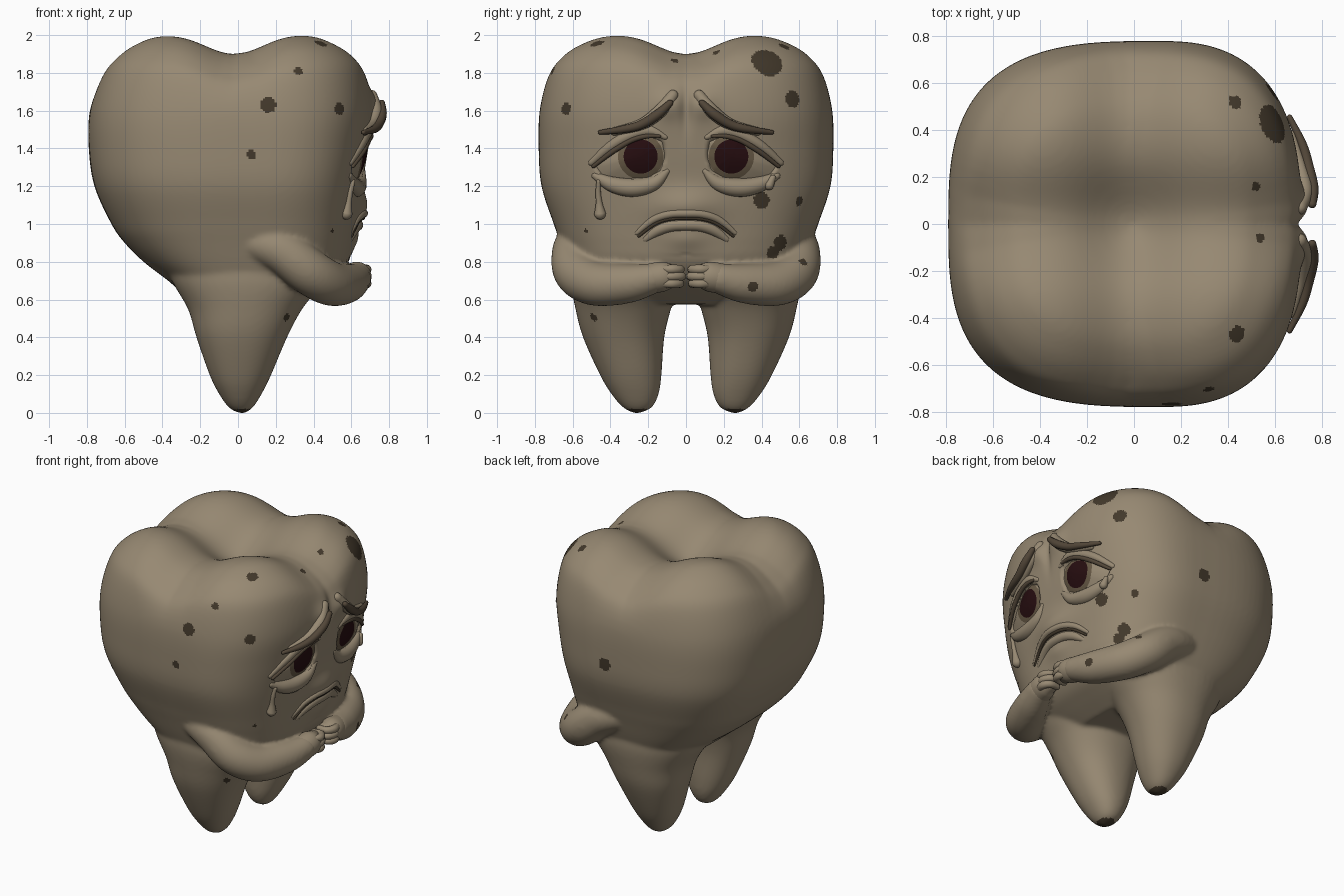
import bpy, bmesh, math
from mathutils import Vector
from mathutils.bvhtree import BVHTree

if "Cube" in bpy.data.objects:
    bpy.data.objects.remove(bpy.data.objects["Cube"])


def mat(name, c):
    m = bpy.data.materials.new(name)
    m.diffuse_color = (*c, 1)
    m.use_nodes = True
    m.node_tree.nodes["Principled BSDF"].inputs["Base Color"].default_value = m.diffuse_color
    return m


ENAMEL = mat("dull enamel", (0.31, 0.25, 0.17))
DECAY = mat("decay brown", (0.055, 0.04, 0.024))
BROW = mat("brow brown", (0.085, 0.062, 0.04))
IRIS = mat("iris brown", (0.135, 0.10, 0.06))
PUPIL = mat("pupil dark red", (0.019, 0.004, 0.005))


def spline(pts, n=8):
    """Catmull-Rom samples through tuples of any length."""
    out = []
    for i in range(len(pts) - 1):
        quad = (pts[max(i - 1, 0)], pts[i], pts[i + 1], pts[min(i + 2, len(pts) - 1)])
        for j in range(n):
            t = j / n
            out.append(tuple(0.5 * (2 * b + (c - a) * t + (2 * a - 5 * b + 4 * c - d) * t * t
                                    + (3 * b - a - 3 * c + d) * t ** 3) for a, b, c, d in zip(*quad)))
    return out + [tuple(pts[-1])]


def loft(bm, rings):
    vs = [[bm.verts.new(p) for p in r] for r in rings]
    for a, b in zip(vs, vs[1:]):
        for i in range(len(a)):
            k = (i + 1) % len(a)
            bm.faces.new((a[i], a[k], b[k], b[i]))
    bm.faces.new(vs[0][::-1])
    bm.faces.new(vs[-1])


def tube(bm, pts, seg=16, n=8):
    """Round-ended tube through (x, y, z, radius) points."""
    s = spline(pts, n)
    rings = []
    for i, p in enumerate(s):
        c, r = Vector(p[:3]), p[3]
        t = (Vector(s[min(i + 1, len(s) - 1)][:3]) - Vector(s[max(i - 1, 0)][:3])).normalized()
        u = t.cross(Vector((0.9, 0.1, 0.42))).normalized()
        w = t.cross(u)
        angles = [-80, -55, -28, 0] if i == 0 else [0, 28, 55, 80] if i == len(s) - 1 else [0]
        for deg in angles:
            a = math.radians(deg)
            rings.append([c + t * r * math.sin(a) + r * math.cos(a) *
                          (u * math.cos(q * math.tau / seg) + w * math.sin(q * math.tau / seg))
                          for q in range(seg)])
    loft(bm, rings)


def make(name, bm, *mats):
    bmesh.ops.recalc_face_normals(bm, faces=bm.faces)
    me = bpy.data.meshes.new(name)
    bm.to_mesh(me)
    bm.free()
    for m in mats:
        me.materials.append(m)
    me.shade_smooth()
    ob = bpy.data.objects.new(name, me)
    bpy.context.collection.objects.link(ob)
    return ob


def bump(u, v, su, sv):
    return math.exp(-(u / su) ** 2 - (v / sv) ** 2)


def power(v, n):
    return math.copysign(abs(v) ** (2 / n), v)


# ---- crown: rounded-square sections (z, x min, x max, y half width)
crown = [(0.575, -0.20, 0.30, 0.46), (0.64, -0.30, 0.42, 0.56), (0.7, -0.37, 0.51, 0.59),
         (0.8, -0.50, 0.585, 0.63), (0.9, -0.60, 0.61, 0.665), (1.0, -0.67, 0.625, 0.70),
         (1.2, -0.76, 0.655, 0.765), (1.4, -0.79, 0.69, 0.78), (1.6, -0.785, 0.715, 0.775),
         (1.8, -0.73, 0.69, 0.735), (1.9, -0.66, 0.635, 0.67), (1.97, -0.57, 0.54, 0.575),
         (2.015, -0.46, 0.43, 0.45), (2.03, -0.25, 0.23, 0.25), (2.01, -0.01, 0.01, 0.01)]
rings = []
for z, x0, x1, b in spline(crown, 6):
    ring = []
    mid = 0.1 * max(0, min(1, (x1 - 0.2) / 0.4))
    for q in range(96):
        c, s = math.cos(q * math.tau / 96), math.sin(q * math.tau / 96)
        n = 2.65 if c > 0 else 3.0
        x = mid + power(c, n) * (x1 - mid if c > 0 else mid - x0)
        y = power(s, n) * b
        # crossing grooves between the four cusps
        k = max(0, min(1, (z - 1.55) / 0.4))
        dip = 0.115 * bump(x + 0.02, 0, 0.22, 1) + 0.115 * bump(0, y, 1, 0.22) + 0.02 * bump(x, y, 0.3, 0.3)
        ring.append((x, y, z - dip * k * k * (3 - 2 * k)))
    rings.append(ring)
bm = bmesh.new()
loft(bm, rings)

# ---- two roots (z, x min, x max, y inner, y outer) and folded arms
root = [(0.0, 0.0, 0.04, 0.24, 0.28), (0.03, -0.05, 0.08, 0.18, 0.335), (0.1, -0.10, 0.125, 0.145, 0.395),
        (0.2, -0.15, 0.175, 0.13, 0.455), (0.4, -0.22, 0.26, 0.115, 0.545), (0.55, -0.265, 0.34, 0.08, 0.585),
        (0.7, -0.35, 0.45, 0.04, 0.61), (0.85, -0.4, 0.47, 0.03, 0.6)]
arm = [(-0.06, 0.54, 0.925, 0.07), (0.1, 0.578, 0.90, 0.10), (0.24, 0.592, 0.85, 0.118),
       (0.38, 0.578, 0.745, 0.122), (0.49, 0.48, 0.685, 0.118), (0.575, 0.31, 0.685, 0.105),
       (0.625, 0.18, 0.71, 0.082)]
for side in (-1, 1):
    loft(bm, [[((x0 + x1) / 2 + (x1 - x0) / 2 * power(math.cos(q * math.tau / 48), 2.2),
                side * ((y0 + y1) / 2 + (y1 - y0) / 2 * power(math.sin(q * math.tau / 48), 2.2)), z)
               for q in range(48)] for z, x0, x1, y0, y1 in spline(root, 6)])
    tube(bm, [(x, side * y, z, r) for x, y, z, r in arm], 32)
rough = make("rough", bm)

# ---- fuse crown, roots and arms into one skin
m = rough.modifiers.new("fuse", 'REMESH')
m.mode, m.voxel_size = 'VOXEL', 0.0125
m = rough.modifiers.new("soften", 'SMOOTH')
m.factor, m.iterations = 0.5, 10
me = bpy.data.meshes.new_from_object(rough.evaluated_get(bpy.context.evaluated_depsgraph_get()))
bpy.data.objects.remove(rough)
bm = bmesh.new()
bm.from_mesh(me)
for v in bm.verts:          # muzzle and brow swellings
    x, y, z = v.co
    if x > 0.3 and z > 0.84:
        v.co.x += 0.045 * bump(y, z - 1.09, 0.17, 0.09) + 0.02 * bump(y, z - 0.92, 0.1, 0.06)
        v.co.x += 0.03 * bump(abs(y) - 0.09, z - 1.63, 0.07, 0.07) - 0.02 * bump(y, z - 1.6, 0.03, 0.12)
tree = BVHTree.FromBMesh(bm)


def surf(y, z):
    return tree.ray_cast(Vector((3, y, z)), Vector((-1, 0, 0)))[0].x


# ---- eye outline as a distance from the iris centre
EY, EZ = 0.24, 1.357
outline = [(0.105, 1.36), (0.12, 1.44), (0.19, 1.468), (0.28, 1.45), (0.38, 1.39), (0.49, 1.305),
           (0.45, 1.25), (0.33, 1.235), (0.2, 1.24), (0.13, 1.28), (0.105, 1.36)]


def reach(a):
    d = (math.cos(a), math.sin(a))
    best = 0.1
    for (y0, z0), (y1, z1) in zip(outline, outline[1:]):
        e, f = (y1 - y0, z1 - z0), (y0 - EY, z0 - EZ)
        det = e[0] * d[1] - e[1] * d[0]
        if abs(det) > 1e-9:
            t = (e[0] * f[1] - e[1] * f[0]) / det
            u = (d[0] * f[1] - d[1] * f[0]) / det
            if t > 0 and -1e-6 <= u <= 1 + 1e-6:
                best = t
    return best


for v in bm.verts:          # hollow sockets
    dy, dz = abs(v.co.y) - EY, v.co.z - EZ
    if v.co.x > 0.3 and abs(dy) < 0.27 and abs(dz) < 0.14:
        d = math.hypot(dy, dz) / reach(math.atan2(dz, dy))
        if d < 1:
            v.co.x -= 0.07 * min(1, (1 - d) * 5)

# ---- decay spots: (ray start, ray direction, radius)
F, L, R, T = (-1, 0, 0), (0, 1, 0), (0, -1, 0), (0, 0, -1)
spots = [((3, y, z), F, r) for y, z, r in (
    (0.43, 1.86, 0.085), (0.565, 1.66, 0.045), (-0.06, 1.865, 0.018), (-0.635, 1.61, 0.034),
    (0.40, 1.125, 0.045), (0.6, 1.12, 0.025), (0.50, 0.90, 0.042), (0.46, 0.85, 0.036),
    (0.62, 0.80, 0.022), (0.355, 0.67, 0.028), (-0.49, 0.505, 0.022), (-0.53, 0.965, 0.012))]
spots += [((x, -3, z), L, r) for x, z, r in ((0.32, 1.81, 0.022), (0.16, 1.63, 0.042), (0.07, 1.365, 0.024))]
spots += [((0.08, 3, 1.33), R, 0.045)]
spots += [((x, y, 4), T, r) for x, y, r in ((0.44, -0.47, 0.036), (0.43, 0.52, 0.03), (0.52, 0.16, 0.02))]
hits = [(tree.ray_cast(Vector(o), Vector(d))[0], r) for o, d, r in spots]
for f in bm.faces:
    c = f.calc_center_median()
    f.material_index = int(c.z < 0.02 or any((c - h).length_squared < r * r for h, r in hits))
make("tooth_body", bm, ENAMEL, DECAY)


def strip(name, material, pts, side):
    """Tube lying on the face: points are (y, z, lift, radius)."""
    b = bmesh.new()
    tube(b, [(surf(side * y, z) + o, side * y, z, r) for y, z, o, r in pts], 14)
    make(name, b, material)


for side, tag in ((-1, "right"), (1, "left")):
    # eyeball patch with iris and pupil rings
    b = bmesh.new()
    radii = [0.001, 0.03, 0.06, 0.09, 0.105, 0.12, 0.15, 0.2, 0.3]
    rows = []
    for rad in radii:
        row = []
        for q in range(72):
            a = q * math.tau / 72
            lim = reach(a)
            r = min(rad, lim)
            y, z = EY + r * math.cos(a), EZ + r * math.sin(a)
            row.append(b.verts.new((surf(side * y, z) - 0.02 + 0.025 * (1 - (r / lim) ** 2), side * y, z)))
        rows.append(row)
    b.faces.new(rows[0]).material_index = 2
    for i in range(len(rows) - 1):
        for q in range(72):
            k = (q + 1) % 72
            f = b.faces.new((rows[i][q], rows[i][k], rows[i + 1][k], rows[i + 1][q]))
            f.material_index = 2 if i < 3 else 1 if i < 5 else 0
    bmesh.ops.remove_doubles(b, verts=b.verts, dist=0.0002)
    make(tag + "_eye", b, ENAMEL, IRIS, PUPIL)

    # lids, bag and brow
    strip(tag + "_lash_line", BROW, [(0.14, 1.465, 0.008, 0.009), (0.21, 1.465, 0.012, 0.013),
          (0.29, 1.442, 0.012, 0.014), (0.39, 1.382, 0.012, 0.014), (0.49, 1.305, 0.006, 0.01)], side)
    strip(tag + "_upper_lid", ENAMEL, [(0.11, 1.46, -0.008, 0.015), (0.2, 1.495, -0.012, 0.032),
          (0.3, 1.468, -0.012, 0.032), (0.4, 1.41, -0.01, 0.028), (0.5, 1.325, -0.01, 0.018)], side)
    strip(tag + "_eye_bag", ENAMEL, [(0.10, 1.28, -0.012, 0.018), (0.17, 1.215, -0.014, 0.04),
          (0.28, 1.192, -0.016, 0.05), (0.39, 1.21, -0.014, 0.042), (0.48, 1.255, -0.012, 0.02)], side)
    strip(tag + "_brow", BROW, [(0.455, 1.485, 0.02, 0.012), (0.34, 1.50, 0.038, 0.02),
          (0.24, 1.525, 0.045, 0.024), (0.15, 1.58, 0.042, 0.026), (0.085, 1.64, 0.02, 0.018)], side)
    strip(tag + "_brow_ridge", ENAMEL, [(0.38, 1.49, 0.0, 0.022), (0.24, 1.525, 0.008, 0.03),
          (0.14, 1.595, 0.002, 0.036), (0.07, 1.68, -0.014, 0.03)], side)

    # fist with curled fingers
    b = bmesh.new()
    tube(b, [(0.615, side * 0.19, 0.71, 0.08), (0.628, side * 0.12, 0.722, 0.079),
             (0.62, side * 0.075, 0.725, 0.062)], 24)
    for z, l in ((0.685, 0.035), (0.723, 0.025), (0.76, 0.032)):
        tube(b, [(0.67, side * 0.12, z, 0.022), (0.682, side * 0.075, z, 0.025),
                 (0.655, side * l, z, 0.023), (0.60, side * l, z, 0.02)], 12, 5)
    make(tag + "_hand", b, ENAMEL)


# ---- frowning mouth, mirrored half arcs
def arc(half):
    return [(-y, *rest) for y, *rest in half[::-1] if y > 0] + half


strip("mouth_line", DECAY, arc([(0, 1.032, 0.002, 0.011), (0.09, 1.027, 0.002, 0.011),
      (0.165, 1.0, 0.002, 0.01), (0.25, 0.935, 0.0, 0.007)]), 1)
strip("upper_lip", ENAMEL, arc([(0, 1.056, -0.006, 0.022), (0.09, 1.051, -0.006, 0.022),
      (0.175, 1.021, -0.008, 0.021), (0.26, 0.953, -0.01, 0.014)]), 1)
strip("lower_lip", ENAMEL, arc([(0, 0.995, -0.012, 0.032), (0.08, 0.99, -0.012, 0.032),
      (0.15, 0.965, -0.014, 0.03), (0.215, 0.92, -0.016, 0.02)]), 1)

# ---- tears
strip("falling_tear", ENAMEL, [(0.462, 1.225, 0.01, 0.012), (0.465, 1.17, 0.008, 0.014),
      (0.46, 1.11, 0.008, 0.018), (0.455, 1.055, 0.008, 0.032)], -1)
strip("welling_tear", ENAMEL, [(0.46, 1.245, 0.012, 0.016), (0.44, 1.205, 0.015, 0.026)], 1)
